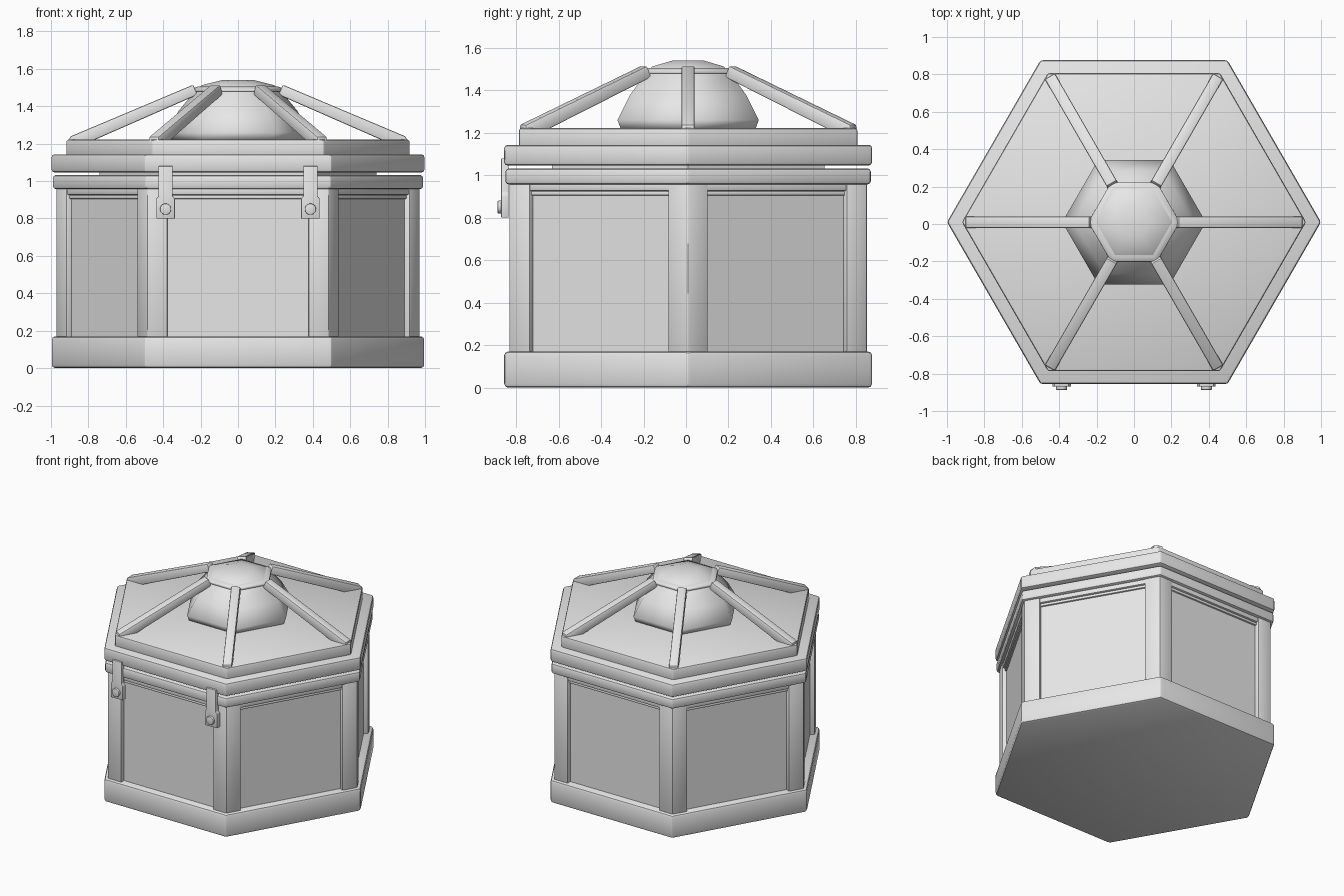
import bpy, bmesh, math
from mathutils import Matrix, Vector

if "Cube" in bpy.data.objects:
    bpy.data.objects.remove(bpy.data.objects["Cube"], do_unlink=True)

CENTRE_Y = 0.01
SIDES = 6

grey = bpy.data.materials.new("light_grey")
grey.use_nodes = True
grey.diffuse_color = (0.8, 0.8, 0.8, 1)
grey.node_tree.nodes["Principled BSDF"].inputs["Base Color"].default_value = (0.8, 0.8, 0.8, 1)


def finish(name, bm, bevel=0.0, angle=30, segments=2):
    """Turn a bmesh into a shaded, optionally bevelled object."""
    bmesh.ops.recalc_face_normals(bm, faces=bm.faces)
    mesh = bpy.data.meshes.new(name)
    bm.to_mesh(mesh)
    bm.free()
    mesh.materials.append(grey)
    ob = bpy.data.objects.new(name, mesh)
    bpy.context.collection.objects.link(ob)
    bpy.ops.object.select_all(action="DESELECT")
    ob.select_set(True)
    bpy.context.view_layer.objects.active = ob
    if bevel:
        mod = ob.modifiers.new("edge_bevel", "BEVEL")
        mod.width, mod.segments = bevel, segments
        mod.limit_method = "ANGLE"
        bpy.ops.object.modifier_apply(modifier=mod.name)
    bpy.ops.object.shade_smooth_by_angle(angle=math.radians(angle))
    ob.location.y = CENTRE_Y
    return ob


def hex_stack(name, profile, bevel=0.0, angle=30):
    """Closed six-sided solid through (radius, height) steps."""
    bm = bmesh.new()
    rings = []
    for r, z in profile:
        rings.append([bm.verts.new((r * math.cos(math.tau * k / SIDES),
                                    r * math.sin(math.tau * k / SIDES), z))
                      for k in range(SIDES)])
    for low, high in zip(rings, rings[1:]):
        for k in range(SIDES):
            n = (k + 1) % SIDES
            bm.faces.new((low[k], low[n], high[n], high[k]))
    bm.faces.new(rings[0])
    bm.faces.new(rings[-1])
    return finish(name, bm, bevel, angle)


def slab(name, outline, move, bevel):
    """Extrude a flat outline of 3D points along a vector."""
    bm = bmesh.new()
    face = bm.faces.new([bm.verts.new(p) for p in outline])
    ext = bmesh.ops.extrude_face_region(bm, geom=[face])
    new = [v for v in ext["geom"] if isinstance(v, bmesh.types.BMVert)]
    bmesh.ops.translate(bm, verts=new, vec=Vector(move))
    return finish(name, bm, bevel)


def around(make):
    """Build one part at each corner of the hexagon."""
    for k in range(SIDES):
        ob = make(k + 1)
        ob.matrix_world = (Matrix.Translation((0, CENTRE_Y, 0))
                           @ Matrix.Rotation(math.tau * k / SIDES, 4, "Z"))


# Box: plinth, recessed panels, mouldings and rim
hex_stack("plinth", [(1.0, 0), (1.0, 0.17)], 0.018)
hex_stack("side_panels", [(0.935, 0.15), (0.935, 0.98)])
hex_stack("lower_moulding", [(0.95, 0.905), (0.95, 0.925)], 0.005)
hex_stack("upper_moulding", [(0.965, 0.925), (0.965, 0.97)], 0.008)
hex_stack("box_rim", [(0.993, 0.957), (0.993, 1.032)], 0.015)
hex_stack("inner_core", [(0.74, 1.0), (0.74, 1.08)])

# Lid: wide band and raised platform
hex_stack("lid_band", [(1.0, 1.046), (1.0, 1.143)], 0.015)
hex_stack("lid_platform", [(0.92, 1.12), (0.92, 1.222)], 0.012)


# Corner posts wrap around each corner
def post(i):
    r, run, depth = 0.972, 0.11, 0.06
    dx, dy = run * math.cos(math.pi / 3), run * math.sin(math.pi / 3)
    z = 0.16
    inx, iny = depth * math.cos(math.pi / 6), depth * math.sin(math.pi / 6)
    outline = [(r, 0, z), (r - dx, dy, z), (r - dx - inx, dy - iny, z),
               (r - dx - inx, iny - dy, z), (r - dx, -dy, z)]
    return slab(f"corner_post_{i}", outline, (0, 0, 0.81), 0.008)


around(post)


# Sloping ribs rise from the platform corners to the dome
def rib(i):
    half = 0.031
    side = [(0.90, 1.21), (0.90, 1.237), (0.24, 1.515), (0.215, 1.462), (0.79, 1.21)]
    return slab(f"roof_rib_{i}", [(r, -half, z) for r, z in side], (0, 2 * half, 0), 0.008)


around(rib)

# Dome with a thin collar where the ribs meet
hex_stack("dome", [(0.365, 1.215), (0.384, 1.26), (0.318, 1.375), (0.235, 1.475),
                   (0.195, 1.512), (0.085, 1.54)], angle=75)
hex_stack("dome_collar", [(0.245, 1.478), (0.245, 1.493), (0.215, 1.505)], 0.004)

# Two front latches: strap, plate and round knob
FRONT = -0.88
for side, label in ((1, "left"), (-1, "right")):
    x = side * 0.387
    outline = [(-0.05, 0.80), (0.05, 0.80), (0.05, 0.905), (0.038, 0.92),
               (0.038, 1.08), (-0.038, 1.08), (-0.038, 0.92), (-0.05, 0.905)]
    slab(f"{label}_latch", [(x + u, FRONT, z) for u, z in outline], (0, 0.035, 0), 0.004)
    bm = bmesh.new()
    bmesh.ops.create_cone(bm, cap_ends=True, segments=20, radius1=0.03, radius2=0.03,
                          depth=0.03, matrix=Matrix.Translation((x, FRONT - 0.002, 0.85))
                          @ Matrix.Rotation(math.pi / 2, 4, "X"))
    finish(f"{label}_latch_knob", bm, 0.004)
